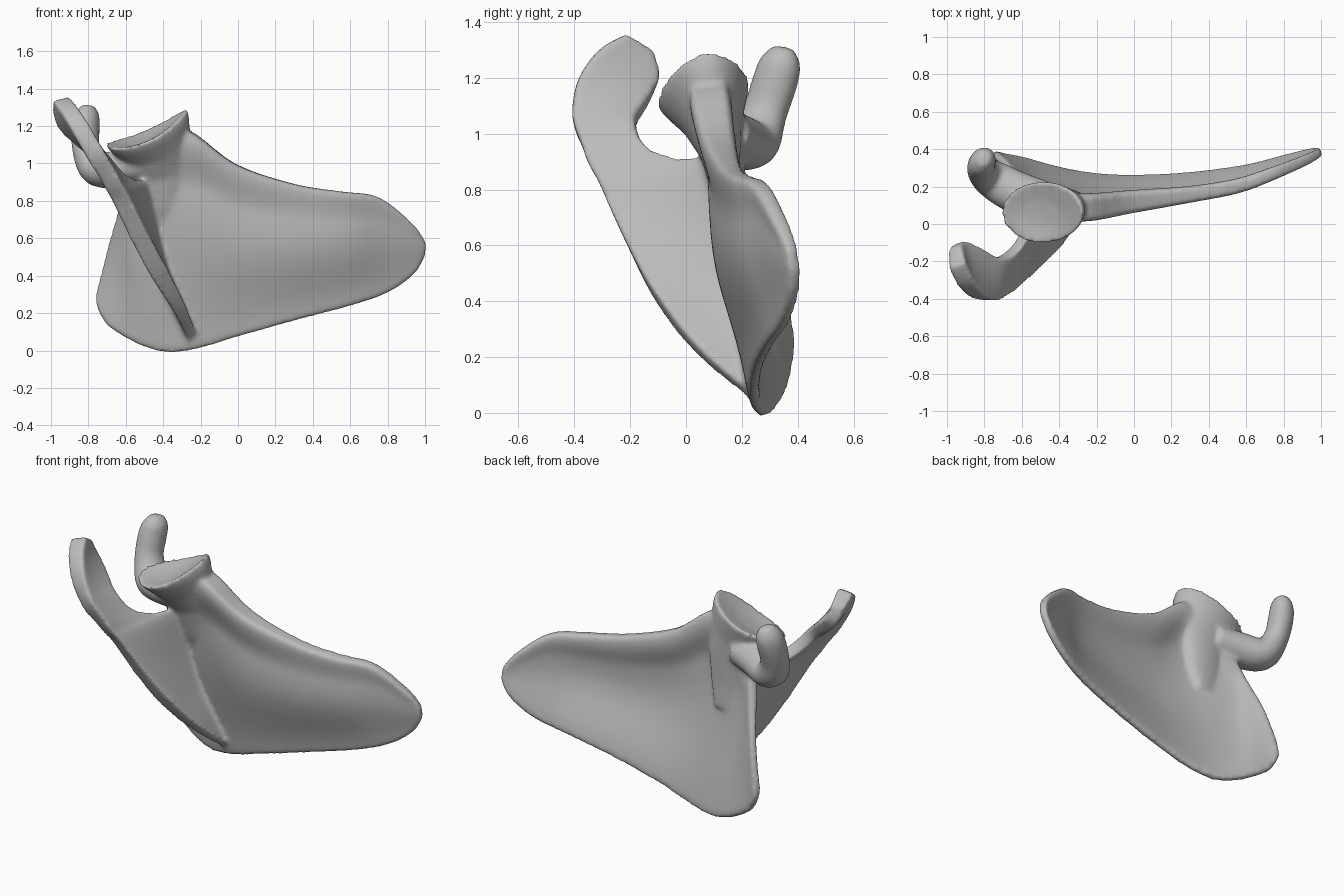
import bpy, bmesh, math
from mathutils import Vector

if "Cube" in bpy.data.objects:
    bpy.data.objects.remove(bpy.data.objects["Cube"])

bm = bmesh.new()


def spline(pts, n):
    """Resample a polyline of vectors with a Catmull-Rom curve."""
    out = []
    for i in range(len(pts) - 1):
        a, b = pts[max(i - 1, 0)], pts[i]
        c, d = pts[i + 1], pts[min(i + 2, len(pts) - 1)]
        for k in range(n):
            t = k / n
            out.append(0.5 * (2 * b + (c - a) * t + (2 * a - 5 * b + 4 * c - d) * t * t
                              + (3 * b - a - 3 * c + d) * t ** 3))
    return out + [pts[-1]]


def sheet(cols, half):
    """Closed plate around a grid of centre points; half(i, j) is half its thickness."""
    ni, nj = len(cols), len(cols[0])
    sides = []
    for s in (1, -1):
        grid = []
        for i in range(ni):
            line = []
            for j in range(nj):
                du = cols[min(i + 1, ni - 1)][j] - cols[max(i - 1, 0)][j]
                dv = cols[i][min(j + 1, nj - 1)] - cols[i][max(j - 1, 0)]
                line.append(bm.verts.new(cols[i][j] + du.cross(dv).normalized() * s * half(i, j)))
            grid.append(line)
        sides.append(grid)
    f, b = sides
    for i in range(ni - 1):
        for j in range(nj - 1):
            bm.faces.new((f[i][j], f[i + 1][j], f[i + 1][j + 1], f[i][j + 1]))
            bm.faces.new((b[i][j], b[i][j + 1], b[i + 1][j + 1], b[i + 1][j]))
    rim = ([(i, 0) for i in range(ni)] + [(ni - 1, j) for j in range(1, nj)]
           + [(i, nj - 1) for i in range(ni - 2, -1, -1)] + [(0, j) for j in range(nj - 2, 0, -1)])
    for (i, j), (k, m) in zip(rim, rim[1:] + rim[:1]):
        bm.faces.new((f[k][m], f[i][j], b[i][j], b[k][m]))


def loft(rings):
    """Skin closed rings of points and cap both ends."""
    vs = [[bm.verts.new(p) for p in r] for r in rings]
    n = len(vs[0])
    for a, b in zip(vs, vs[1:]):
        for k in range(n):
            bm.faces.new((a[k], a[(k + 1) % n], b[(k + 1) % n], b[k]))
    bm.faces.new(vs[0][::-1])
    bm.faces.new(vs[-1])


ANG = [2 * math.pi * k / 32 for k in range(32)]

# Blade: lower point, upper point, forward bulge (negative), half thickness of upper border
blade = [
    (-.755, .375, .24, -.745, .37, .33, 0, .02),
    (-.70, .36, .14, -.69, .32, .55, 0, .02),
    (-.59, .34, .065, -.64, .25, .72, 0, .025),
    (-.48, .31, .015, -.58, .17, .92, -.01, .035),
    (-.36, .28, -.01, -.44, .11, 1.10, -.02, .06),
    (-.20, .255, .015, -.27, .08, 1.175, -.04, .075),
    (0, .245, .075, -.01, .115, .995, -.055, .062),
    (.30, .26, .16, .30, .155, .89, -.055, .045),
    (.60, .30, .24, .55, .20, .85, -.045, .04),
    (.80, .35, .31, .75, .27, .82, -.025, .035),
    (.94, .385, .41, .93, .345, .68, -.01, .03),
    (1.0, .39, .51, 1.0, .385, .58, 0, .025),
]
N, M = 5, 28
low = spline([Vector(c[:3]) for c in blade], N)
top = spline([Vector(c[3:6]) for c in blade], N)
extra = spline([Vector((c[6], c[7], 0)) for c in blade], N)
cols = [[l.lerp(t, j / M) + Vector((0, e.x * math.sin(math.pi * (j / M) ** 1.1) ** 2, 0))
         for j in range(M + 1)] for l, t, e in zip(low, top, extra)]


def blade_half(i, j):
    t = min(max((j / M - .74) / .2, 0), 1)
    s = t * t * (3 - 2 * t)
    end = .8 if j in (0, M) else 1
    return (.023 * (1 - s) + extra[i].y * s) * end


sheet(cols, blade_half)

# Spine plate widening into the hooked shoulder process: root point, free edge point
spine = [
    (-.25, .245, .07, -.24, .23, .06),
    (-.34, .22, .28, -.31, .04, .22),
    (-.41, .195, .45, -.42, -.11, .41),
    (-.46, .165, .65, -.53, -.215, .61),
    (-.50, .11, .86, -.63, -.30, .81),
    (-.57, -.02, .89, -.665, -.335, .87),
    (-.64, -.13, .93, -.70, -.365, .94),
    (-.73, -.18, 1.03, -.765, -.405, 1.05),
    (-.84, -.13, 1.12, -.835, -.39, 1.18),
    (-.93, -.10, 1.20, -.90, -.32, 1.29),
    (-.96, -.125, 1.29, -.945, -.225, 1.35),
]
root = spline([Vector(c[:3]) for c in spine], N)
edge = spline([Vector(c[3:]) for c in spine], N)


def spine_half(i, j):
    s, v = i / (len(root) - 1), j / 14
    body = .026 + .026 * v * v * min(s * 5, 1) + .016 * (1 - v) ** 5
    tip = min(max((s - .5) / .2, 0), 1)
    return body * (1 - tip) + (.038 + .012 * v) * tip


sheet([[r.lerp(e, j / 14) for j in range(15)] for r, e in zip(root, edge)], spine_half)

# Neck and dished socket: centre, radii, slope
neck = [(-.38, .175, .62, .06, .02, 0), (-.40, .145, .76, .12, .045, .2), (-.41, .125, .92, .155, .07, .5),
        (-.43, .095, 1.03, .175, .105, .8), (-.47, .07, 1.11, .21, .15, 1), (-.495, .06, 1.15, .222, .17, 1),
        (-.495, .06, 1.142, .18, .13, 1), (-.495, .06, 1.13, .10, .07, 1), (-.495, .06, 1.127, .03, .02, 1)]
loft([[Vector((x + rx * math.cos(a), y + ry * math.sin(a),
               z + s * (.42 * rx * math.cos(a) + .2 * ry * math.sin(a) + (rx * math.cos(a)) ** 2)))
       for a in ANG] for x, y, z, rx, ry, s in neck])

# Beak process: bent finger rising from the neck, as centre and radius
beak = [Vector(p) for p in [(-.48, .12, 1.0, .11), (-.62, .165, .98, .115), (-.75, .235, .965, .105),
                            (-.81, .28, 1.07, .085), (-.815, .32, 1.19, .085), (-.805, .34, 1.26, .075),
                            (-.80, .35, 1.31, .04)]]
path = spline(beak, 4)
rings = []
for k, p in enumerate(path):
    d = (path[min(k + 1, len(path) - 1)] - path[max(k - 1, 0)]).to_3d().normalized()
    u = Vector((.5, .85, 0)).cross(d).normalized()
    v = d.cross(u)
    rings.append([p.to_3d() + (u * math.cos(a) * .85 + v * math.sin(a)) * p.w for a in ANG])
loft(rings)

# Fuse the shells into one smooth bone
bmesh.ops.recalc_face_normals(bm, faces=bm.faces)
mesh = bpy.data.meshes.new("shoulder_blade")
bm.to_mesh(mesh)
bm.free()
bone = bpy.data.objects.new("shoulder_blade", mesh)
bpy.context.collection.objects.link(bone)
mat = bpy.data.materials.new("bone grey")
mat.diffuse_color = (.5, .5, .5, 1)
mat.use_nodes = True
mat.node_tree.nodes["Principled BSDF"].inputs["Base Color"].default_value = mat.diffuse_color
mesh.materials.append(mat)
remesh = bone.modifiers.new("fuse", "REMESH")
remesh.mode = "VOXEL"
remesh.voxel_size = .011
remesh.use_smooth_shade = True
smooth = bone.modifiers.new("soften", "SMOOTH")
smooth.factor = .5
smooth.iterations = 16
